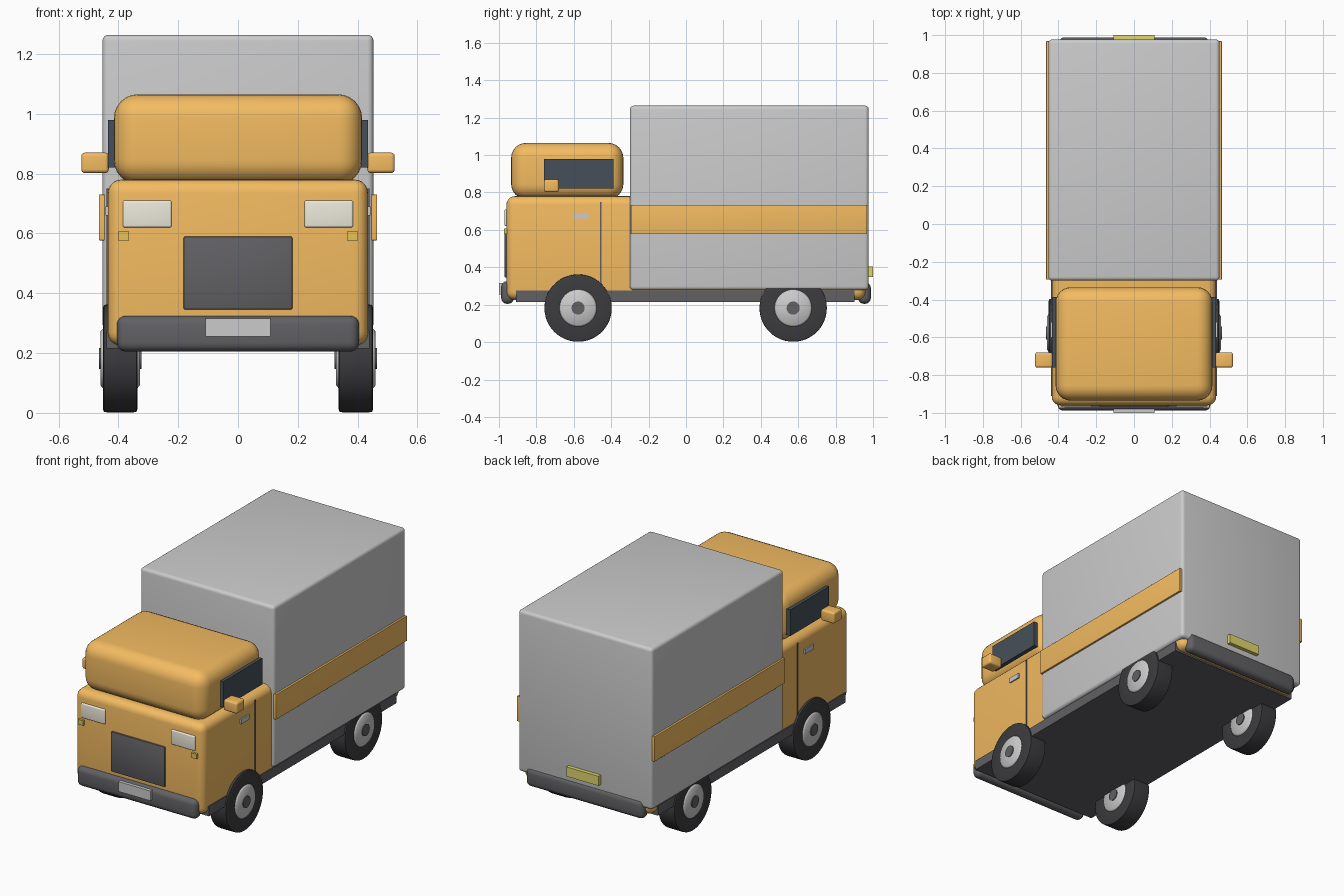
import bpy, bmesh, math

if "Cube" in bpy.data.objects:
    bpy.data.objects.remove(bpy.data.objects["Cube"])


def material(name, rgb):
    m = bpy.data.materials.new(name)
    m.diffuse_color = (*rgb, 1)
    m.use_nodes = True
    m.node_tree.nodes["Principled BSDF"].inputs["Base Color"].default_value = m.diffuse_color
    return m


ORANGE = material("orange_paint", (0.9, 0.5, 0.12))
DARK = material("dark_trim", (0.12, 0.12, 0.13))
RUBBER = material("rubber", (0.045, 0.045, 0.05))
GLASS = material("glass", (0.06, 0.08, 0.1))
LAMP = material("lamp", (0.85, 0.83, 0.72))
AMBER = material("amber", (0.8, 0.55, 0.1))
YELLOW = material("yellow_plate", (0.75, 0.68, 0.15))


def smooth(ob, angle):
    bpy.ops.object.select_all(action='DESELECT')
    ob.select_set(True)
    bpy.context.view_layer.objects.active = ob
    bpy.ops.object.shade_smooth_by_angle(angle=math.radians(angle))


def finish(name, bm, mat, angle=30):
    bmesh.ops.recalc_face_normals(bm, faces=bm.faces)
    me = bpy.data.meshes.new(name)
    bm.to_mesh(me)
    bm.free()
    ob = bpy.data.objects.new(name, me)
    bpy.context.collection.objects.link(ob)
    if mat:
        me.materials.append(mat)
    smooth(ob, angle)
    return ob


def box(name, x, y, z, mat=None, bevel=0, segs=4):
    """Box from (min, max) ranges with optionally rounded edges."""
    bm = bmesh.new()
    bmesh.ops.create_cube(bm, size=1)
    for v in bm.verts:
        v.co = [(a + b) / 2 + c * (b - a) for c, (a, b) in zip(v.co, (x, y, z))]
    if bevel:
        bmesh.ops.bevel(bm, geom=bm.edges[:], offset=bevel, segments=segs,
                        profile=0.5, affect='EDGES')
    return finish(name, bm, mat)


def pair(name, x, y, z, mat=None, bevel=0):
    """The same box on the right and left sides."""
    box(name + "_right", x, y, z, mat, bevel)
    box(name + "_left", (-x[1], -x[0]), y, z, mat, bevel)


def lathe(name, profile, cx, cy, cz, mat, angle=30):
    """Spin (x, radius) points about the x axis."""
    bm = bmesh.new()
    vs = [bm.verts.new((cx + x, cy, cz + r)) for x, r in profile]
    es = [bm.edges.new(p) for p in zip(vs, vs[1:])]
    bmesh.ops.spin(bm, geom=vs + es, cent=(cx, cy, cz), axis=(1, 0, 0),
                   angle=math.tau, steps=48, use_duplicate=False)
    bmesh.ops.remove_doubles(bm, verts=bm.verts, dist=1e-5)
    return finish(name, bm, mat, angle)


# Body: long lower shell, cab top and cargo box
box("lower_body", (-.435, .435), (-.96, .96), (.225, .78), ORANGE, .045, 5)
box("cab_top", (-.415, .415), (-.935, -.335), (.765, 1.065), ORANGE, .08, 6)
box("cargo_box", (-.453, .453), (-.30, .977), (.278, 1.264), None, .02)
box("chassis", (-.44, .44), (-.91, .90), (.215, .275), DARK)
pair("side_stripe", (.44, .465), (-.295, .968), (.577, .73), ORANGE, .002)

# Cab sides
pair("side_window", (.38, .435), (-.76, -.387), (.82, .98), GLASS)
pair("mirror", (.432, .524), (-.76, -.68), (.802, .87), ORANGE, .012)
pair("door_seam", (.42, .439), (-.461, -.451), (.28, .75), DARK)
pair("door_handle", (.42, .443), (-.60, -.52), (.66, .69))

# Front face
box("grille", (-.182, .182), (-.97, -.93), (.345, .59), DARK, .006, 2)
pair("headlight", (.222, .385), (-.97, -.93), (.62, .71), LAMP, .007)
pair("indicator", (.365, .401), (-.973, -.93), (.577, .607), AMBER)

# Bumpers and plates
box("front_bumper", (-.405, .405), (-.988, -.92), (.205, .325), DARK, .03)
box("rear_bumper", (-.398, .398), (.92, .988), (.205, .32), DARK, .03)
box("front_plate", (-.109, .109), (-1, -.97), (.255, .315))
box("rear_plate", (-.109, .109), (.96, 1), (.347, .405), YELLOW)

# Wheels: tyre, rim and hub cap
R = .18
TYRE = [(-.0575, 0), (-.0575, .1), (-.0575, R - .01), (-.054, R - .001), (-.045, R),
        (.045, R), (.054, R - .001), (.0575, R - .01), (.0575, .1), (.0575, 0)]
RIM = [(-.066, 0), (-.066, .09), (-.057, .1), (.057, .1), (.066, .09), (.066, 0)]
CAP = [(-.071, 0), (-.071, .035), (.071, .035), (.071, 0)]
for end, y in (("front", -.577), ("rear", .573)):
    for side, x in (("right", .394), ("left", -.394)):
        tag = f"{end}_{side}"
        lathe("tyre_" + tag, TYRE, x, y, R + .002, RUBBER, 60)
        lathe("rim_" + tag, RIM, x, y, R + .002, None, 50)
        lathe("hub_cap_" + tag, CAP, x, y, R + .002, DARK)
